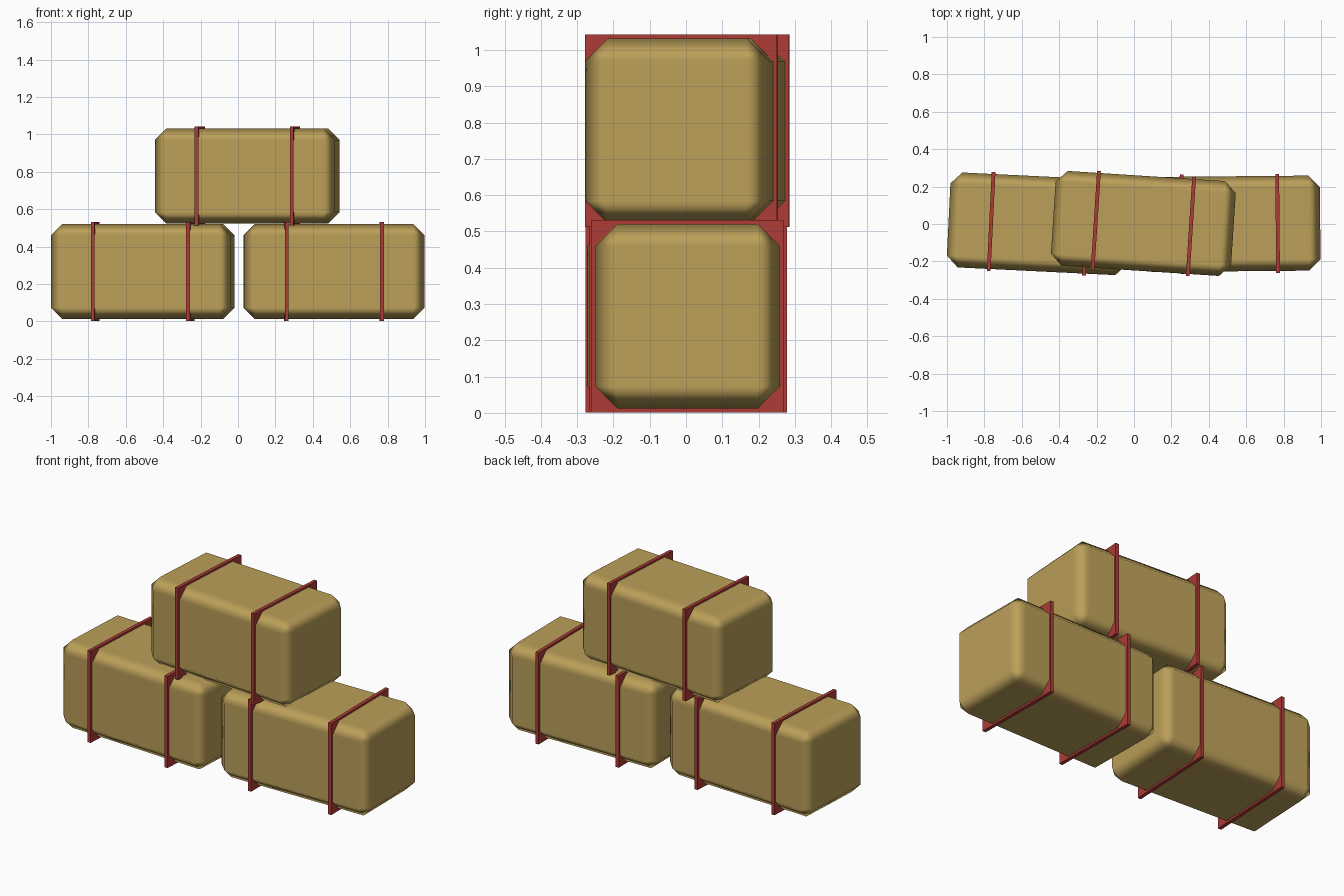
import bpy
import math

if "Cube" in bpy.data.objects:
    bpy.data.objects.remove(bpy.data.objects["Cube"])


def material(name, rgb):
    m = bpy.data.materials.new(name)
    m.diffuse_color = (*rgb, 1)
    m.use_nodes = True
    m.node_tree.nodes["Principled BSDF"].inputs["Base Color"].default_value = m.diffuse_color
    return m


STRAW = material("straw", (0.50, 0.35, 0.10))
RED = material("red twine", (0.42, 0.045, 0.038))


def box(name, size, loc, angle, mat):
    bpy.ops.mesh.primitive_cube_add(size=1, location=loc, rotation=(0, 0, angle))
    ob = bpy.context.object
    ob.name = name
    ob.scale = size
    bpy.ops.object.transform_apply(location=False, rotation=False, scale=True)
    ob.data.materials.append(mat)
    return ob


def bale(name, x, y, z, degrees):
    a = math.radians(degrees)
    # chamfered straw block with soft shading across the chamfers
    body = box(name, (0.965, 0.508, 0.508), (x, y, z), a, STRAW)
    bpy.ops.object.shade_smooth()
    bev = body.modifiers.new("chamfer", 'BEVEL')
    bev.width = 0.061
    bev.segments = 1
    bev.harden_normals = True
    # two square straps around the block
    for side, d in (("left", -0.255), ("right", 0.255)):
        box(f"{name}_strap_{side}", (0.02, 0.53, 0.53),
            (x + d * math.cos(a), y + d * math.sin(a), z), a, RED)


bale("bale_lower_left", -0.509, 0.001, 0.2665, -2.8)
bale("bale_lower_right", 0.513, 0.001, 0.2665, 0.5)
bale("bale_top", 0.05, 0.003, 0.777, -3.7)
